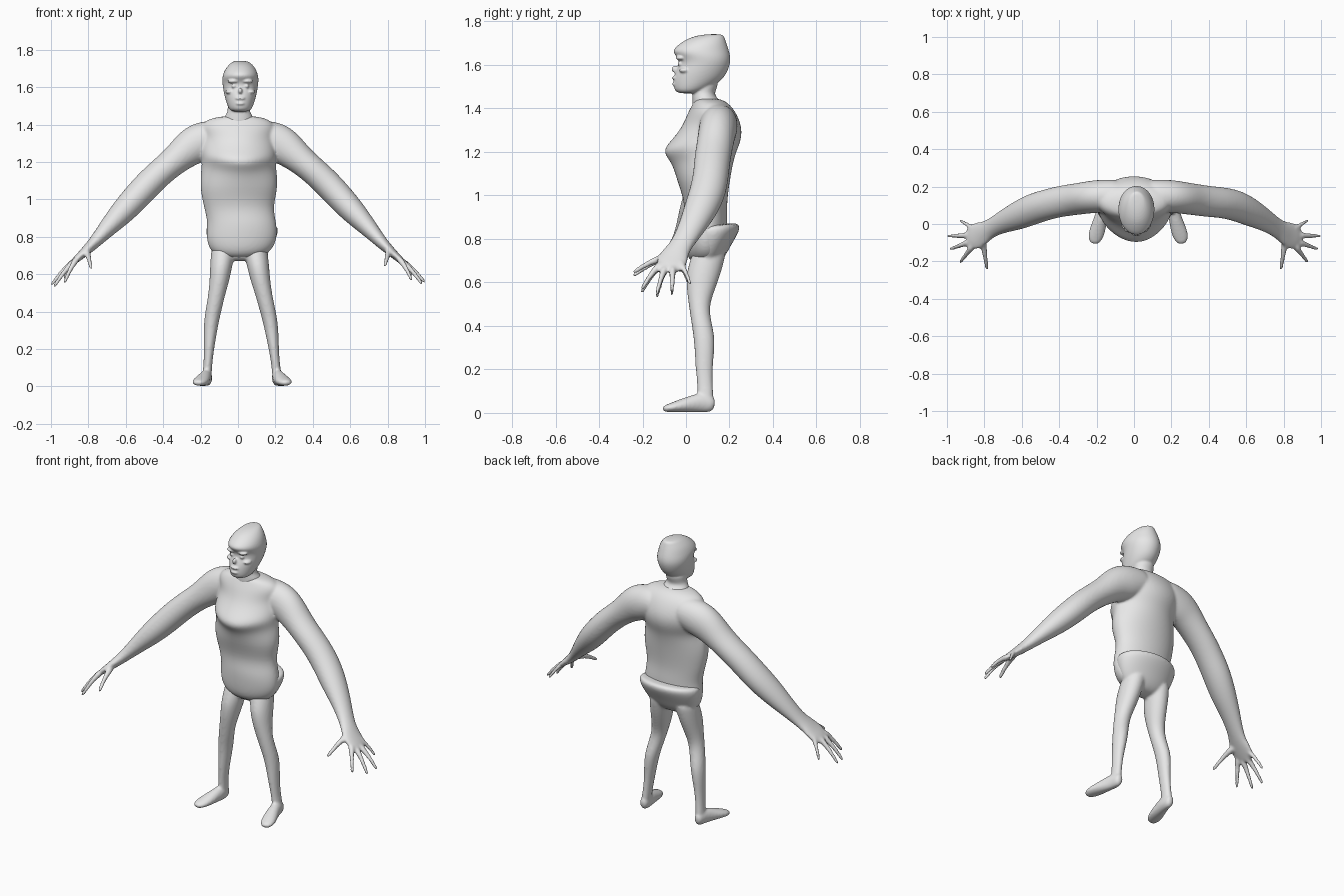
import bpy, bmesh, math
from mathutils import Vector

skin = bpy.data.materials.new("grey_skin")
skin.diffuse_color = (0.8, 0.8, 0.8, 1)


def finish(name, bm):
    bmesh.ops.recalc_face_normals(bm, faces=bm.faces[:])
    me = bpy.data.meshes.new(name)
    bm.to_mesh(me)
    bm.free()
    me.materials.append(skin)
    ob = bpy.data.objects.new(name, me)
    bpy.context.collection.objects.link(ob)
    for p in me.polygons:
        p.use_smooth = True
    return ob


def loft(name, rings, ref=(1, 0, 0), flat=False, sides=14, tilt=0.0):
    """Skin a row of ovals (x, y, z, half width along ref, other half width)."""
    bm, loops, ref = bmesh.new(), [], Vector(ref)
    pts = [Vector(r[:3]) for r in rings]
    for i, r in enumerate(rings):
        t = (pts[min(i + 1, len(pts) - 1)] - pts[max(i - 1, 0)]).normalized()
        if flat:
            t = Vector((0, 0, 1))
        u = (ref - t * ref.dot(t)).normalized()
        v = t.cross(u)
        loop = []
        for k in range(sides):
            a = math.tau * k / sides
            co = pts[i] + u * (math.cos(a) * r[3] * 1.03) + v * (math.sin(a) * r[4] * 1.03)
            co.z += tilt * (co.y - 0.1)
            loop.append(bm.verts.new(co))
        loops.append(loop)
    for a, b in zip(loops, loops[1:]):
        for k in range(sides):
            n = (k + 1) % sides
            bm.faces.new((a[k], a[n], b[n], b[k]))
    bm.faces.new(loops[0][::-1])
    bm.faces.new(loops[-1])
    return finish(name, bm)


def spans(rows):
    """Turn (z, x0, x1, y0, y1) extents into loft rings."""
    return [((a + b) / 2, (c + d) / 2, z, (b - a) / 2, (d - c) / 2) for z, a, b, c, d in rows]


def ball(name, loc, size):
    bm = bmesh.new()
    bmesh.ops.create_icosphere(bm, subdivisions=2, radius=1)
    for v in bm.verts:
        v.co = Vector(loc) + Vector([v.co[i] * size[i] for i in range(3)])
    return finish(name, bm)


def fuse(name, parts, voxel, rounds):
    """Join parts and melt them into one continuous skin."""
    bpy.ops.object.select_all(action='DESELECT')
    for p in parts:
        p.select_set(True)
    bpy.context.view_layer.objects.active = parts[0]
    bpy.ops.object.join()
    ob = parts[0]
    ob.name = name
    m = ob.modifiers.new("round", 'SUBSURF')
    m.levels = m.render_levels = 2
    m = ob.modifiers.new("melt", 'REMESH')
    m.mode, m.voxel_size, m.use_smooth_shade = 'VOXEL', voxel, True
    m = ob.modifiers.new("soften", 'SMOOTH')
    m.factor, m.iterations = .5, rounds


# Torso with belly, chest and shoulders
torso = loft("torso", spans([
    (.685, -.06, .08, .05, .12), (.70, -.115, .135, .02, .16), (.735, -.152, .185, .0, .18),
    (.80, -.168, .208, -.008, .185), (.88, -.158, .202, -.012, .19), (.96, -.18, .182, .0, .185),
    (1.07, -.202, .214, -.04, .2), (1.15, -.192, .2, -.062, .214), (1.2, -.19, .2, -.112, .228),
    (1.25, -.195, .2, -.068, .25), (1.31, -.2, .2, -.018, .257), (1.38, -.2, .2, .01, .23),
    (1.425, -.175, .175, .035, .195), (1.448, -.08, .09, .045, .15)]), flat=True, sides=20)
# Chest comes to a blunt point in the middle and lifts toward the arms
for v in torso.data.vertices:
    if v.co.y < .08 and 1.1 < v.co.z < 1.35:
        off = max(0, abs(v.co.x - .02) - .04)
        v.co.y += .2 * off
        v.co.z += .15 * off
upper = [torso]

# Hips with the waist edge standing out at the back
lower = [loft("hips", spans([
    (.67, -.08, .10, .06, .14), (.705, -.13, .155, .035, .175), (.75, -.15, .185, .025, .20),
    (.79, -.163, .203, .015, .225), (.83, -.17, .213, .008, .247), (.855, -.165, .208, .01, .243),
    (.862, -.14, .18, .04, .215)]), flat=True, sides=18, tilt=.1)]

# Head, neck and collar
head = [
    loft("neck", spans([
        (1.38, -.09, .1, .03, .19), (1.43, -.078, .085, .03, .165), (1.45, -.066, .075, .03, .14),
        (1.47, -.055, .062, .03, .13), (1.50, -.055, .065, .03, .145), (1.54, -.055, .065, .04, .15)]),
        flat=True),
    loft("head", spans([
        (1.468, -.03, .055, -.035, .05), (1.485, -.05, .075, -.055, .1), (1.53, -.065, .09, -.057, .165),
        (1.57, -.075, .1, -.047, .19), (1.61, -.081, .106, -.027, .203), (1.64, -.083, .109, -.042, .202),
        (1.665, -.081, .106, -.066, .196), (1.70, -.066, .094, -.025, .185), (1.728, -.04, .07, .02, .175),
        (1.742, -.02, .045, .09, .17)]), flat=True, sides=18),
    ball("nose", (.012, -.048, 1.58), (.012, .02, .018)),
    ball("upper_teeth", (.012, -.043, 1.54), (.032, .024, .011)),
    ball("lower_teeth", (.012, -.043, 1.512), (.03, .024, .01))]

for side, s in (("left", -1), ("right", 1)):
    x = .012
    head += [ball(side + "_eye", (x + s * .034, -.024, 1.605), (.014, .016, .011)),
             ball(side + "_brow", (x + s * .036, -.024, 1.632), (.034, .024, .012)),
             ball(side + "_cheekbone", (x + s * .055, -.004, 1.575), (.026, .03, .014))]

    # Arm from shoulder to palm, the left one held a little further forward
    arm = [(.05, .15, 1.34, .08, .08), (.12, .15, 1.33, .088, .095), (.2, .148, 1.308, .088, .108),
           (.26, .14, 1.276, .085, .098), (.33, .13, 1.215, .084, .078), (.40, .12, 1.157, .083, .074),
           (.47, .115, 1.093, .082, .075), (.545, .1, 1.012, .084, .074), (.62, .065, .93, .077, .067),
           (.70, .022, .845, .06, .048), (.765, -.022, .772, .05, .033), (.80, -.045, .738, .06, .028),
           (.835, -.062, .705, .073, .022), (.87, -.073, .675, .068, .018), (.895, -.08, .65, .045, .012)]
    rows = []
    for px, py, pz, ra, rb in arm:
        if s < 0 and .4 < px < .75:
            py -= .022 * math.sin((px - .4) / .35 * math.pi)
        rows.append((s * px, py, pz, ra, rb))
    upper.append(loft(side + "_arm", rows, ref=(0, 1, 0)))

    # Fingers, each from knuckle to tip
    for name, a, b, r in (
            ("thumb", (.81, -.08, .72), (.785, -.245, .628), .014),
            ("index_finger", (.86, -.115, .685), (.93, -.206, .55), .013),
            ("middle_finger", (.875, -.095, .67), (.985, -.135, .53), .013),
            ("ring_finger", (.875, -.06, .67), (1, -.065, .54), .013),
            ("little_finger", (.85, -.03, .695), (.93, .02, .575), .012)):
        a, b = Vector(a), Vector(b)
        if s > 0:
            b.z += .015
        rows = []
        for f, k in ((0, 1.7), (.25, 1.3), (.55, 1), (.85, .9), (.97, .75), (1, .4)):
            p = a.lerp(b, f)
            p.z += .012 * math.sin(f * math.pi)
            rows.append((s * p.x, p.y, p.z, r * k, r * k))
        upper.append(loft(side + "_" + name, rows, ref=(0, .3, 1), sides=8))

    # Legs, the right one standing a little wider
    def out(x, z):
        return s * x + (.015 + .03 * (1 - z / .7) if s > 0 else 0)

    leg = [(.075, .115, .77, .062, .075), (.082, .1, .71, .063, .078), (.09, .08, .64, .059, .08),
           (.1, .067, .56, .052, .063), (.114, .06, .49, .045, .046), (.128, .07, .42, .043, .046),
           (.142, .084, .35, .04, .049), (.15, .085, .27, .034, .044), (.155, .083, .2, .027, .039),
           (.161, .088, .12, .023, .035), (.165, .09, .07, .025, .038), (.165, .09, .03, .022, .034)]
    lower.append(loft(side + "_leg", [(out(p[0], p[2]), *p[1:]) for p in leg], flat=True))

    # Feet from heel to toes
    foot = [(.165, .133, .036, .016, .024), (.165, .115, .04, .026, .038), (.168, .075, .048, .031, .046),
            (.178, .03, .042, .035, .04), (.194, -.03, .031, .043, .029), (.207, -.07, .024, .041, .021),
            (.213, -.097, .019, .029, .015), (.214, -.106, .018, .014, .01)]
    lower.append(loft(side + "_foot", [(out(p[0], p[2]), *p[1:]) for p in foot]))

fuse("torso_and_arms", upper, .0075, 8)
fuse("hips_and_legs", lower, .0075, 6)
fuse("head_and_neck", head, .005, 3)
